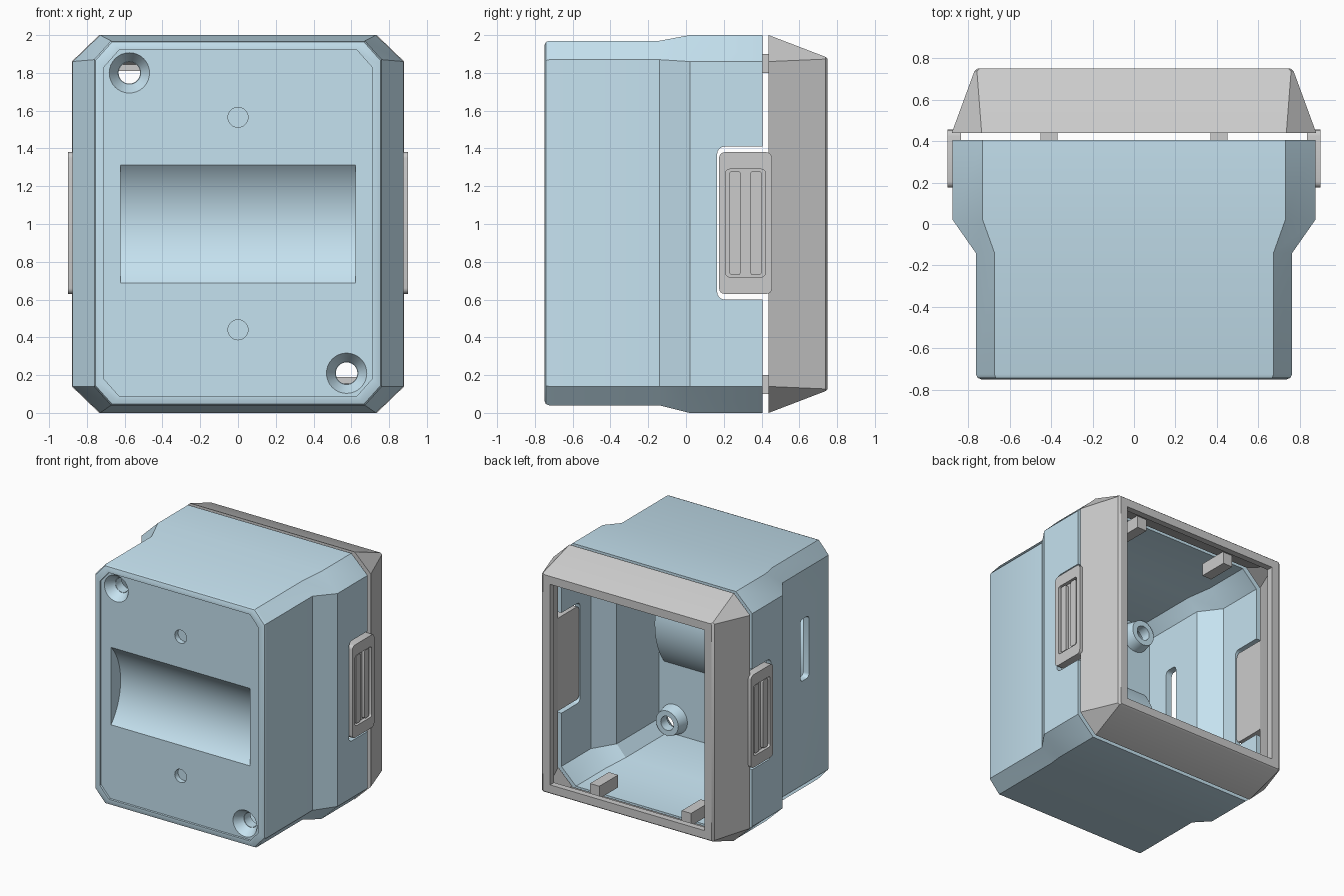
import bpy, bmesh
from math import sin, cos, pi, atan2
from mathutils import Matrix

if "Cube" in bpy.data.objects:
    bpy.data.objects.remove(bpy.data.objects["Cube"])


def mesh_obj(name, bm):
    bmesh.ops.recalc_face_normals(bm, faces=bm.faces[:])
    me = bpy.data.meshes.new(name)
    bm.to_mesh(me)
    bm.free()
    ob = bpy.data.objects.new(name, me)
    bpy.context.collection.objects.link(ob)
    return ob


def loft(name, sections):
    """Chamfered rectangles (y, half width, z low, z high, chamfer x, chamfer z) joined along y."""
    bm = bmesh.new()
    rings = []
    for y, hx, a, b, cx, cz in sections:
        pts = [(hx - cx, b), (hx, b - cz), (hx, a + cz), (hx - cx, a),
               (cx - hx, a), (-hx, a + cz), (-hx, b - cz), (cx - hx, b)]
        rings.append([bm.verts.new((x, y, z)) for x, z in pts])
    for r, s in zip(rings, rings[1:]):
        for i in range(8):
            j = (i + 1) % 8
            bm.faces.new((r[i], r[j], s[j], s[i]))
    bm.faces.new(rings[0])
    bm.faces.new(rings[-1])
    return mesh_obj(name, bm)


def box(name, x0, x1, y0, y1, z0, z1, round_x=0.0):
    """Box; round_x rounds the edges that run along x."""
    bm = bmesh.new()
    m = Matrix.Translation(((x0 + x1) / 2, (y0 + y1) / 2, (z0 + z1) / 2)) @ \
        Matrix.Diagonal((x1 - x0, y1 - y0, z1 - z0, 1))
    bmesh.ops.create_cube(bm, size=1, matrix=m)
    if round_x:
        es = [e for e in bm.edges if abs(e.verts[0].co.x - e.verts[1].co.x) > 1e-4]
        bmesh.ops.bevel(bm, geom=es, offset=round_x, segments=4, profile=0.5, affect='EDGES')
    return mesh_obj(name, bm)


def cone_y(name, x, z, y0, y1, r0, r1, n=32):
    bm = bmesh.new()
    m = Matrix.Translation((x, (y0 + y1) / 2, z)) @ Matrix.Rotation(-pi / 2, 4, 'X')
    bmesh.ops.create_cone(bm, cap_ends=True, segments=n, radius1=r0, radius2=r1,
                          depth=y1 - y0, matrix=m)
    return mesh_obj(name, bm)


def arc_bar(name, hx, y_front, depth, half, zc, n=20):
    """Circular-segment bar along x, bulging inward from the front face."""
    r = (half ** 2 + depth ** 2) / (2 * depth)
    c = y_front + depth - r
    t = atan2(half, y_front - c)
    prof = [(c + r * cos(-t + 2 * t * i / n), zc + r * sin(-t + 2 * t * i / n)) for i in range(n + 1)]
    bm = bmesh.new()
    f = bm.faces.new([bm.verts.new((-hx, y, z)) for y, z in prof])
    ext = bmesh.ops.extrude_face_region(bm, geom=[f])['geom']
    bmesh.ops.translate(bm, vec=(2 * hx, 0, 0), verts=[v for v in ext if isinstance(v, bmesh.types.BMVert)])
    return mesh_obj(name, bm)


def combine(ob, other, op):
    other.hide_render = True
    m = ob.modifiers.new(op, 'BOOLEAN')
    m.operation, m.object, m.solver = op, other, 'EXACT'
    bpy.context.view_layer.objects.active = ob
    bpy.ops.object.modifier_apply(modifier=m.name)
    bpy.data.objects.remove(other)


def cut(ob, other):
    combine(ob, other, 'DIFFERENCE')


def finish(ob):
    bpy.ops.object.select_all(action='DESELECT')
    ob.select_set(True)
    bpy.context.view_layer.objects.active = ob
    bpy.ops.object.shade_smooth_by_angle(angle=0.5)


# Front housing: stepped, chamfered hollow shell
body = loft("front_housing", [
    (-.75, .735, .065, 1.945, .085, .095), (-.742, .755, .047, 1.963, .088, .098),
    (-.725, .763, .04, 1.97, .09, .10), (-.14, .763, .04, 1.97, .09, .10),
    (.02, .875, 0, 2, .145, .14), (.405, .875, 0, 2, .145, .14)])
cut(body, loft("cavity", [
    (-.67, .71, .09, 1.92, .08, .09), (-.13, .71, .09, 1.92, .08, .09),
    (.03, .83, .045, 1.955, .13, .125), (.5, .83, .045, 1.955, .13, .125)]))

# Inner bulge behind the scoop and bosses behind the screw holes
combine(body, arc_bar("bulge", .665, -.69, .14, .37, 1.0), 'UNION')
SCREWS = ((-.575, 1.80), (.575, .21))
for x, z in SCREWS:
    combine(body, cone_y("boss", x, z, -.70, -.58, .125, .10), 'UNION')

# Shallow face recess, curved scoop, countersunk holes, dimples
cut(body, loft("face_recess", [(-.9, .71, .09, 1.92, .08, .09), (-.732, .71, .09, 1.92, .08, .09)]))
cut(body, arc_bar("scoop", .622, -.74, .13, .322, 1.0))
for x, z in SCREWS:
    cut(body, cone_y("countersink", x, z, -.76, -.66, .125, .06))
    cut(body, cone_y("screw_hole", x, z, -.8, -.5, .057, .057))
for z in (.44, 1.565):
    cut(body, cone_y("dimple", 0, z, -.8, -.69, .053, .053))

# Rounded side notches for the clips, and the slot in the left wall
for s in (-1, 1):
    xs = sorted((s * .75, s * 1.0))
    cut(body, box("notch", *xs, .165, .6, .6, 1.41, .04))
cut(body, box("cable_slot", -.9, -.68, -.48, -.37, .98, 1.48, .03))
mat = bpy.data.materials.new("blue_plastic")
mat.diffuse_color = (.56, .76, .87, 1)
mat.use_nodes = True
mat.node_tree.nodes["Principled BSDF"].inputs["Base Color"].default_value = mat.diffuse_color
body.data.materials.clear()
body.data.materials.append(mat)
finish(body)

# Back frame: octagon tapering to a rectangular rim
frame = loft("back_frame", [(.438, .88, 0, 2, .145, .14), (.738, .77, .115, 1.885, .012, .012),
                            (.75, .755, .125, 1.875, .01, .01)])
cut(frame, loft("frame_hollow", [(.40, .845, .04, 1.96, .135, .13), (.44, .835, .05, 1.95, .13, .125),
                                 (.70, .73, .155, 1.845, .012, .012)]))
cut(frame, box("frame_opening", -.69, .69, .3, .9, .19, 1.81))
finish(frame)

# Side clips with a recessed grip and two ribs
for s, side in ((-1, "left"), (1, "right")):
    def span(a, b):
        return sorted((s * a, s * b))
    clip = box(side + "_clip", *span(.835, .9), .175, .455, .63, 1.38, .03)
    cut(clip, box("grip", *span(.87, 1.0), .21, .42, .72, 1.29, .02))
    finish(clip)
    for i, y in enumerate((.23, .34)):
        finish(box(f"{side}_clip_rib_{i + 1}", *span(.86, .892), y, y + .06, .73, 1.28, .015))

# Locating tabs bridging frame and housing
for x in (-.41, .41):
    for z, where in ((1.80, "top"), (.10, "bottom")):
        box(f"{where}_tab", x - .042, x + .042, .34, .58, z, z + .1)
